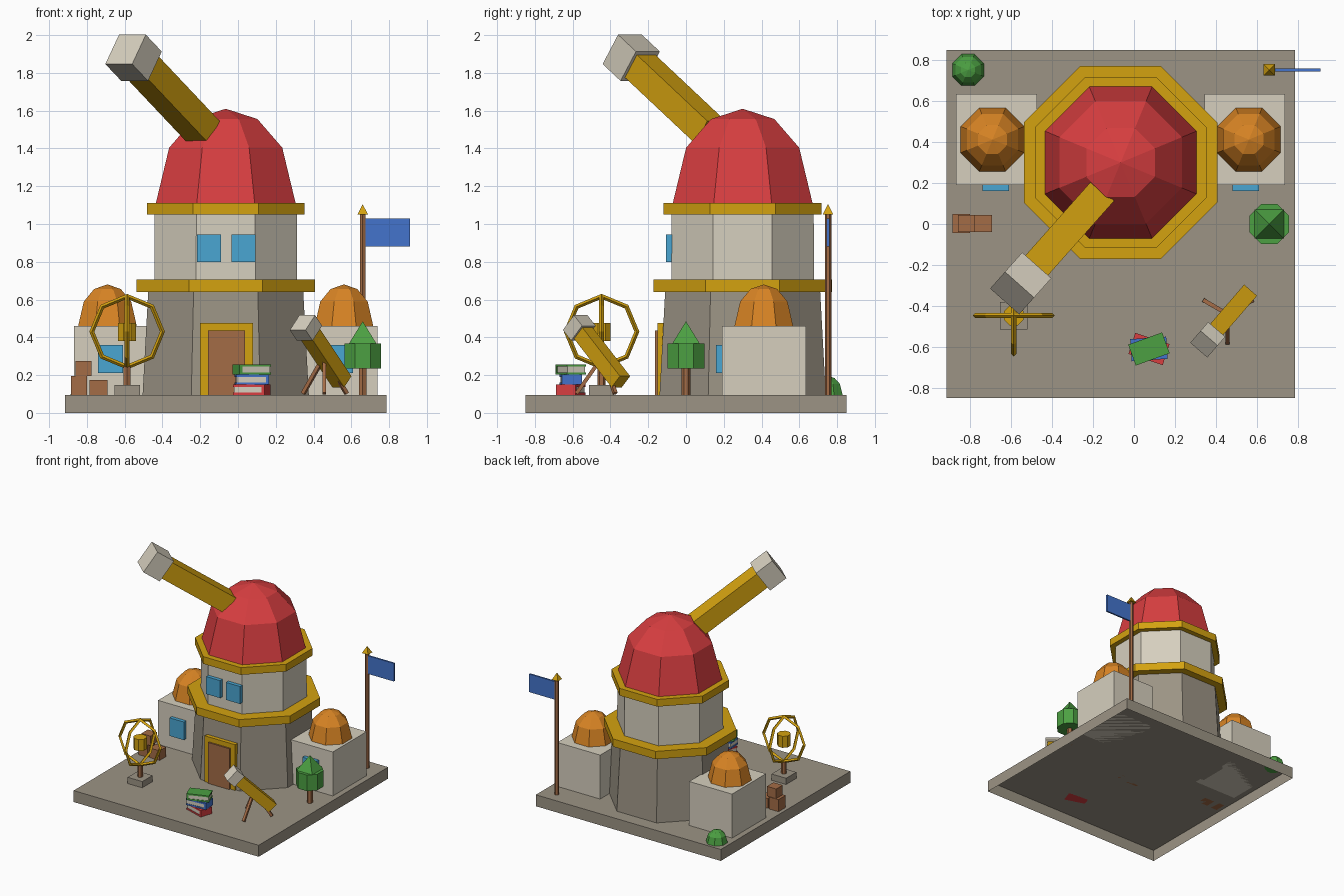
import bpy, bmesh
from math import pi, cos, sin, radians
from mathutils import Vector, Matrix

if "Cube" in bpy.data.objects:
    bpy.data.objects.remove(bpy.data.objects["Cube"], do_unlink=True)


def material(name, rgb):
    linear = [((c / 255 + 0.055) / 1.055) ** 2.4 for c in rgb] + [1]
    m = bpy.data.materials.new(name)
    m.use_nodes = True
    m.diffuse_color = linear
    m.node_tree.nodes["Principled BSDF"].inputs["Base Color"].default_value = linear
    return m


stone = material("stone", (156, 148, 133))
cream = material("cream", (214, 207, 190))
gold = material("gold", (212, 162, 16))
red = material("red", (216, 62, 64))
orange = material("orange", (216, 132, 36))
green = material("green", (76, 160, 66))
wood = material("wood", (164, 108, 70))
glass = material("window blue", (74, 166, 210))
blue = material("flag blue", (68, 116, 204))


def finish(name, bm, mat):
    bmesh.ops.recalc_face_normals(bm, faces=bm.faces)
    mesh = bpy.data.meshes.new(name)
    bm.to_mesh(mesh)
    bm.free()
    mesh.materials.append(mat)
    ob = bpy.data.objects.new(name, mesh)
    bpy.context.collection.objects.link(ob)
    return ob


def box(name, mat, low, high, turn=0):
    """Box between two corners, turned about its own vertical axis."""
    low, high = Vector(low), Vector(high)
    bm = bmesh.new()
    bmesh.ops.create_cube(bm, size=1, matrix=Matrix.Translation((low + high) / 2)
                          @ Matrix.Rotation(turn, 4, "Z")
                          @ Matrix.Diagonal((*(high - low), 1)))
    return finish(name, bm, mat)


def beam(name, mat, start, end, width):
    """Square bar between two points, keeping two sides upright."""
    start, end = Vector(start), Vector(end)
    axis = (end - start).normalized()
    side = axis.cross(Vector((0, 0, 1))).normalized()
    frame = Matrix((side, axis.cross(side), axis)).transposed().to_4x4()
    bm = bmesh.new()
    bmesh.ops.create_cube(bm, size=1, matrix=Matrix.Translation((start + end) / 2) @ frame
                          @ Matrix.Diagonal((width, width, (end - start).length, 1)))
    return finish(name, bm, mat)


def lathe(name, mat, x, y, profile, sides=8):
    """Faceted solid from (flat-to-centre radius, height) pairs, bottom to top."""
    bm = bmesh.new()
    rings = []
    for r, z in profile:
        if r == 0:
            rings.append([bm.verts.new((x, y, z))] * sides)
            continue
        r /= cos(pi / sides)
        angles = [(i + 0.5) * 2 * pi / sides for i in range(sides)]
        rings.append([bm.verts.new((x + r * cos(a), y + r * sin(a), z)) for a in angles])
    for a, b in zip(rings, rings[1:]):
        for i in range(sides):
            j = (i + 1) % sides
            corners = [a[i], a[j], b[j], b[i]]
            bm.faces.new(list(dict.fromkeys(corners)))
    for ring in (rings[0], rings[-1]):
        if ring[0] is not ring[1]:
            bm.faces.new(ring)
    return finish(name, bm, mat)


def dome(name, mat, x, y, r, z, h):
    steps = [(r * cos(radians(a)), z + h * sin(radians(a))) for a in (0, 36, 63)]
    return lathe(name, mat, x, y, steps + [(0, z + h)])


G = 0.095  # ground level

# Base slab, open underneath
base = box("base", stone, (-0.915, -0.85, 0), (0.785, 0.85, G))
bm = bmesh.new()
bm.from_mesh(base.data)
bmesh.ops.delete(bm, geom=[f for f in bm.faces if f.normal.z < -0.9], context="FACES_ONLY")
bm.to_mesh(base.data)
bm.free()

# Tower
TX, TY = -0.065, 0.3
lathe("tower_lower", stone, TX, TY, [(0.44, G), (0.41, 0.65)])
lathe("tower_lower_ring", gold, TX, TY, [(0.472, 0.64), (0.472, 0.705)])
lathe("tower_upper", cream, TX, TY, [(0.378, 0.7), (0.376, 1.06)])
lathe("tower_upper_ring", gold, TX, TY, [(0.418, 1.05), (0.418, 1.11)])
dome("tower_dome", red, TX, TY, 0.37, 1.11, 0.5)

# Door and tower windows
box("door_frame", gold, (-0.2, -0.152, G), (0.08, -0.08, 0.475))
box("door", wood, (-0.16, -0.165, G), (0.037, -0.1, 0.435))
for side, x in (("right", -0.153), ("left", 0.029)):
    box(f"tower_window_{side}", glass, (x - 0.064, -0.107, 0.8), (x + 0.064, -0.06, 0.945))

# Side buildings with small domes
for side, s in (("right", -1), ("left", 1)):
    x = TX + s * 0.606
    box(f"annex_{side}", cream, (x - 0.197, 0.19, G), (x + 0.197, 0.635, 0.46))
    dome(f"annex_dome_{side}", orange, x + s * 0.02, 0.412, 0.155, 0.46, 0.22)
    wx = TX + s * 0.61
    box(f"annex_window_{side}", glass, (wx - 0.065, 0.16, 0.21), (wx + 0.065, 0.2, 0.36))


# Telescopes: square tube with a wider cap at the raised end
def telescope(name, tail, head, width, cap_width, cap_length):
    tail, head = Vector(tail), Vector(head)
    half = (head - tail).normalized() * cap_length / 2
    beam(f"{name}_tube", gold, tail, head, width)
    beam(f"{name}_cap", cream, head - half, head + half, cap_width)


telescope("great_telescope", (-0.18, 0.13, 1.485), (-0.553, -0.29, 1.88), 0.147, 0.19, 0.155)
telescope("small_telescope", (0.55, -0.345, 0.165), (0.36, -0.565, 0.45), 0.083, 0.11, 0.08)
for i, foot in enumerate([(0.345, -0.375), (0.575, -0.375), (0.457, -0.58)]):
    beam(f"tripod_leg_{i + 1}", wood, (*foot, G + 0.008), (0.457, -0.44, 0.3), 0.02)

# Flag
lathe("flag_pole", wood, 0.66, 0.752, [(0.015, G), (0.015, 1.05)], 6)
lathe("flag_finial", gold, 0.66, 0.752, [(0.028, 1.05), (0, 1.105)], 4)
box("flag", blue, (0.672, 0.745, 0.88), (0.91, 0.759, 1.03))

# Tree and bush
lathe("tree_trunk", wood, 0.66, 0, [(0.02, G), (0.02, 0.24)], 6)
lathe("tree_crown", green, 0.66, 0, [(0.097, 0.235), (0.097, 0.368)])
lathe("tree_top", green, 0.66, 0, [(0.072, 0.368), (0, 0.485)], 4)
dome("bush", green, -0.81, 0.752, 0.077, G, 0.1)

# Crates
box("crate_left", wood, (-0.785, -0.04, G), (-0.692, 0.045, 0.175))
box("crate_right", wood, (-0.885, -0.045, G), (-0.8, 0.05, 0.195))
box("crate_top", wood, (-0.86, -0.04, 0.195), (-0.775, 0.045, 0.275))

# Ring globe on a plinth
GX, GY, GZ = -0.587, -0.447, 0.43
box("globe_plinth", stone, (GX - 0.067, GY - 0.067, G), (GX + 0.067, GY + 0.067, 0.147))
lathe("globe_post", wood, GX, GY, [(0.018, 0.147), (0.018, 0.245)], 6)
lathe("globe_core", gold, GX, GY, [(0.048, 0.38), (0.048, 0.475)])
for name, turn in (("wide", (pi / 2, 0, 0)), ("deep", (0, pi / 2, 0))):
    bpy.ops.mesh.primitive_torus_add(major_segments=8, minor_segments=4, major_radius=0.187,
                                     minor_radius=0.013, location=(GX, GY, GZ), rotation=turn)
    bpy.context.object.name = f"globe_ring_{name}"
    bpy.context.object.data.materials.append(gold)


# Stack of books: two covers, a spine and pages
def book(name, mat, z, turn, spine):
    centre = Matrix.Translation((0.073, -0.61, z)) @ Matrix.Rotation(turn, 4, "Z")
    parts = [("lower_cover", mat, (-0.088, -0.054, 0), (0.088, 0.054, 0.012)),
             ("upper_cover", mat, (-0.088, -0.054, 0.042), (0.088, 0.054, 0.054)),
             ("pages", cream, (-0.083, -0.05, 0.012), (0.083, 0.05, 0.042)),
             ("spine", mat, (spine * 0.08 - 0.008, -0.054, 0.012),
              (spine * 0.08 + 0.008, 0.054, 0.042))]
    for part, m, low, high in parts:
        box(f"{name}_{part}", m, low, high).matrix_world = centre


book("red_book", red, G, radians(-18), 1)
book("blue_book", blue, G + 0.054, radians(4), 1)
book("green_book", green, G + 0.108, radians(20), -1)
